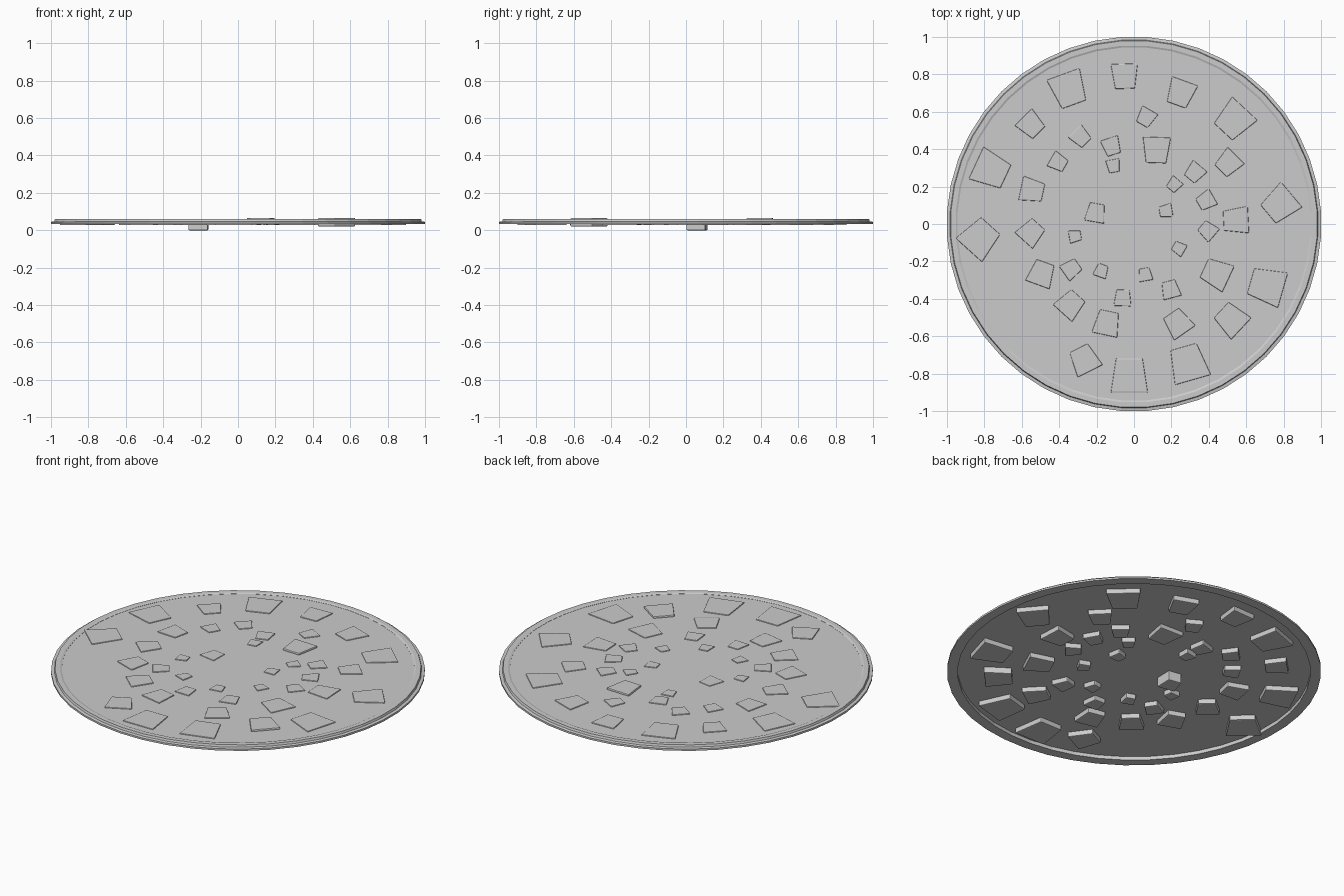
import bpy, bmesh, math

if "Cube" in bpy.data.objects:
    bpy.data.objects.remove(bpy.data.objects["Cube"])

SIDES = 44
DISC_Z = 0.055


def finish(bm, name):
    mesh = bpy.data.meshes.new(name)
    bmesh.ops.recalc_face_normals(bm, faces=bm.faces)
    bm.to_mesh(mesh)
    bm.free()
    obj = bpy.data.objects.new(name, mesh)
    bpy.context.collection.objects.link(obj)
    return obj


def ring_point(bm, r, z, i):
    a = (i + 0.5) * 2 * math.pi / SIDES
    return bm.verts.new((r * math.cos(a), r * math.sin(a), z))


# Thin ground sheet
bm = bmesh.new()
face = bm.faces.new([ring_point(bm, 0.96, DISC_Z, i) for i in range(SIDES)])
mesh_disc = finish(bm, "ground_disc")
if mesh_disc.data.polygons[0].normal.z < 0:
    mesh_disc.data.flip_normals()

# Stepped rim, swept around the disc
profile = [(1.002, 0.034), (1.002, 0.045), (0.985, 0.048), (0.981, 0.060),
           (0.955, 0.060), (0.945, 0.056), (0.945, 0.034)]
bm = bmesh.new()
loops = [[ring_point(bm, r, z, i) for r, z in profile] for i in range(SIDES)]
for i in range(SIDES):
    a, b = loops[i], loops[(i + 1) % SIDES]
    for j in range(len(profile)):
        k = (j + 1) % len(profile)
        bm.faces.new((a[j], b[j], b[k], a[k]))
finish(bm, "rim")


def stone(name, x, y, size, heading, bottom=0.027, top=0.061):
    """Tapered paving stone; the wide side faces the heading (degrees)."""
    bm = bmesh.new()
    c, s = math.cos(math.radians(heading)), math.sin(math.radians(heading))
    outline = [(0.46, -0.5), (0.46, 0.5), (-0.46, 0.36), (-0.46, -0.36)]
    rows = []
    for z in (bottom, top):
        rows.append([bm.verts.new((x + size * (u * c - v * s),
                                   y + size * (u * s + v * c), z))
                     for u, v in outline])
    low, high = rows
    bm.faces.new(low[::-1])
    bm.faces.new(high)
    for i in range(4):
        j = (i + 1) % 4
        bm.faces.new((low[i], low[j], high[j], high[i]))
    obj = finish(bm, name)
    bev = obj.modifiers.new("soft_edges", 'BEVEL')
    bev.width = 0.005
    bev.segments = 2
    return obj


# Stones per ring: x, y, width, heading
outer = [
    (-.05, .79, .145, 92), (.25, .70, .148, 70), (.535, .555, .185, 47),
    (.78, .105, .178, 40), (.71, -.33, .195, -16),
    (.29, -.745, .2, -74), (-.025, -.81, .198, -90), (-.265, -.725, .15, -63),
    (-.825, -.075, .19, 228), (-.765, .29, .19, 155), (-.35, .72, .188, 110)]
middle = [
    (-.55, .53, .13, 135), (-.545, .18, .132, 168), (-.55, -.045, .13, 228),
    (-.495, -.265, .138, 250), (-.34, -.43, .138, 228), (-.145, -.53, .14, 258),
    (.235, -.53, .14, -55), (.44, -.265, .155, -25), (.545, .02, .145, 3),
    (.505, .325, .128, 45), (.065, .57, .098, 60), (-.285, .465, .1, 135)]
inner = [
    (-.12, .415, .1, 108), (-.11, .31, .075, 100), (-.405, .33, .095, 150),
    (-.315, -.065, .07, 190), (-.335, -.24, .1, 215), (-.175, -.25, .075, 250),
    (-.06, -.395, .095, 268), (.06, -.27, .075, -80), (.195, -.35, .1, -75),
    (.24, -.13, .072, -30), (.395, -.035, .095, -40), (.385, .125, .098, 30),
    (.325, .275, .1, 50), (.215, .21, .075, 50), (.17, .07, .075, 10)]
for ring, stones in (("outer", outer), ("middle", middle), ("inner", inner)):
    for n, data in enumerate(stones):
        stone(f"{ring}_stone_{n + 1}", *data)

# Stones that stand proud or sit deeper
stone("raised_stone_1", .12, .395, .15, 88, 0.03, 0.066)
stone("raised_stone_2", .52, -.51, .16, -43, 0.02, 0.066)
stone("deep_stone", -.205, .06, .108, 260, 0.0, 0.06)
